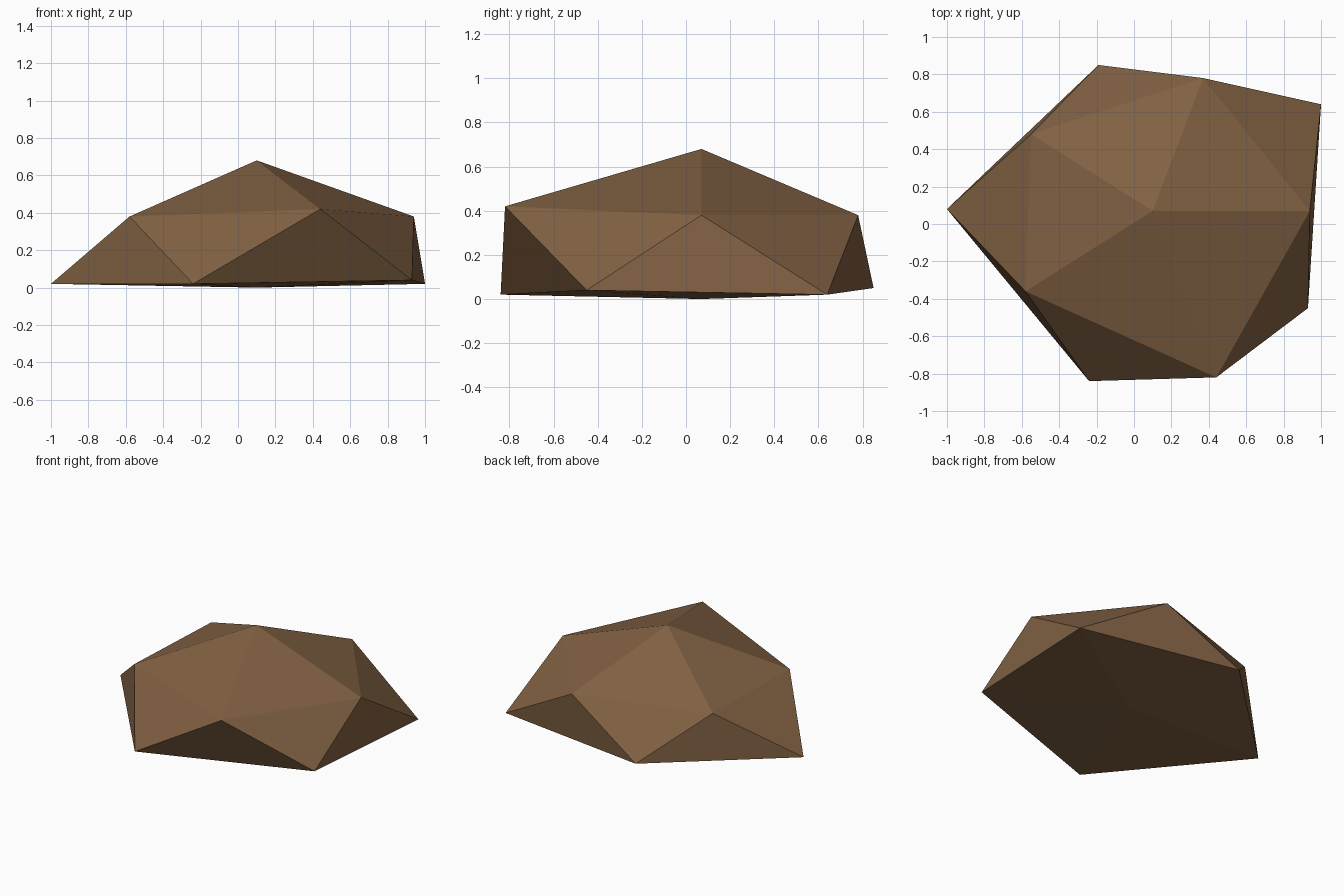
import bpy, bmesh

if "Cube" in bpy.data.objects:
    bpy.data.objects.remove(bpy.data.objects["Cube"])

# Rock: an irregular, flattened icosahedron built from two five-sided rings
top_point = (0.10, 0.07, 0.68)
bottom_point = (0.10, 0.07, 0.0)
upper_ring = [(0.44, -0.82, 0.42), (0.94, 0.07, 0.38), (0.37, 0.78, 0.38),
              (-0.55, 0.48, 0.37), (-0.58, -0.36, 0.38)]
lower_ring = [(0.93, -0.45, 0.04), (1.0, 0.64, 0.02), (-0.19, 0.85, 0.05),
              (-1.0, 0.08, 0.02), (-0.24, -0.84, 0.02)]

bm = bmesh.new()
top, bottom = bm.verts.new(top_point), bm.verts.new(bottom_point)
up = [bm.verts.new(p) for p in upper_ring]
low = [bm.verts.new(p) for p in lower_ring]

# Cap, side band and underside
for i in range(5):
    j = (i + 1) % 5
    bm.faces.new((top, up[i], up[j]))
    bm.faces.new((up[i], low[i], up[j]))
    bm.faces.new((low[i], low[j], up[j]))
    bm.faces.new((bottom, low[j], low[i]))
bmesh.ops.recalc_face_normals(bm, faces=bm.faces)

mesh = bpy.data.meshes.new("rock")
bm.to_mesh(mesh)
bm.free()

# Single earthy brown
brown = bpy.data.materials.new("earth brown")
brown.diffuse_color = (0.22, 0.12, 0.056, 1)
brown.use_nodes = True
brown.node_tree.nodes["Principled BSDF"].inputs["Base Color"].default_value = brown.diffuse_color
mesh.materials.append(brown)

rock = bpy.data.objects.new("rock", mesh)
bpy.context.collection.objects.link(rock)
